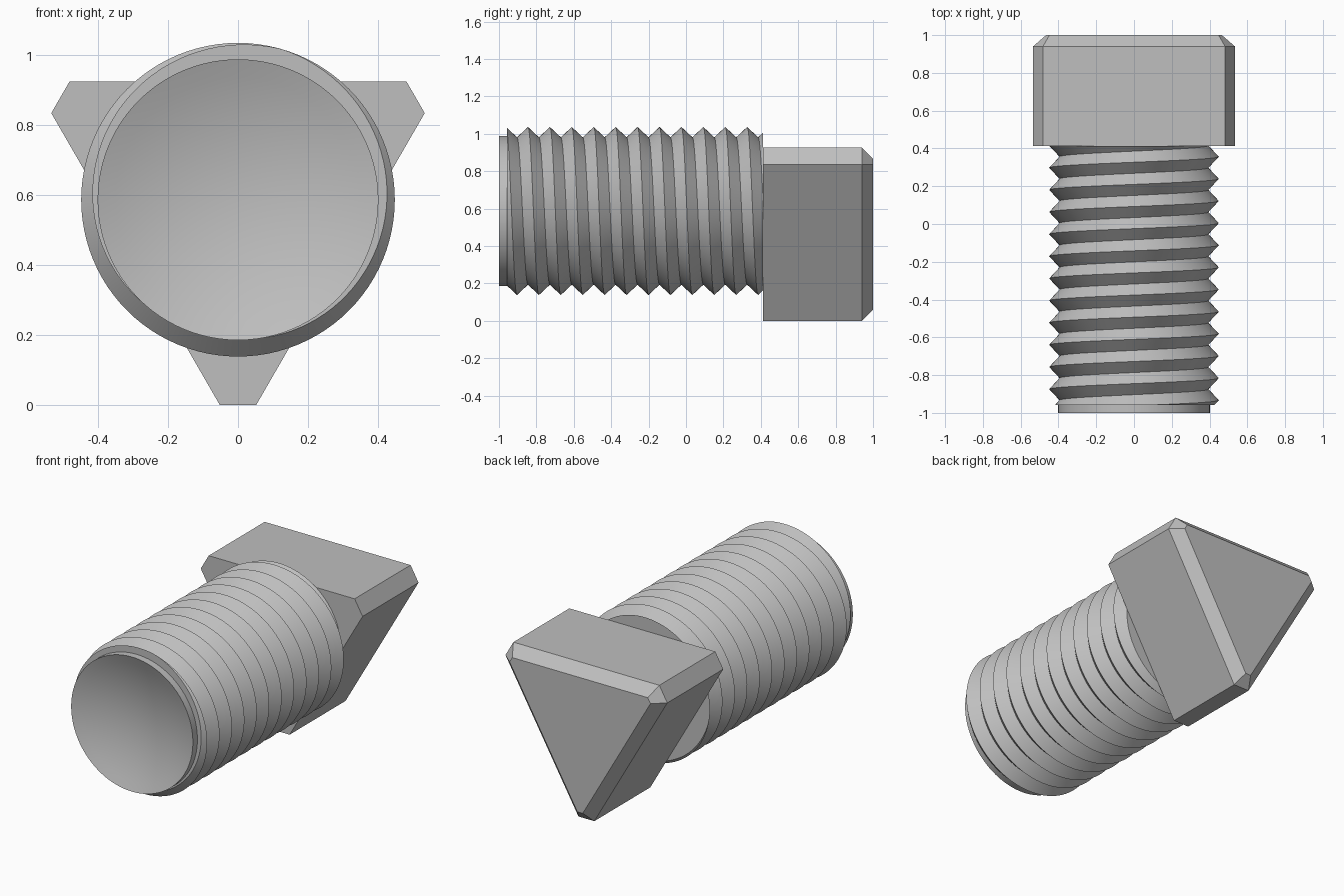
import bpy, bmesh
from math import sin, cos, pi, radians, hypot
from mathutils import Vector

cube = bpy.data.objects.get("Cube")
if cube:
    bpy.data.objects.remove(cube, do_unlink=True)

AXIS_Z = 0.587                       # height of the bolt axis
CREST, ROOT, PITCH = 0.449, 0.394, 0.1172
NECK_Y, HEAD_Y = -0.957, 0.412       # ends of the threaded shaft
TIP_R, DISH = 0.402, 0.08
STEPS = 96                           # segments around the axis

steel = bpy.data.materials.new("grey_steel")
steel.use_nodes = True
steel.diffuse_color = (0.52, 0.52, 0.52, 1)
steel.node_tree.nodes["Principled BSDF"].inputs["Base Color"].default_value = (0.52, 0.52, 0.52, 1)


def around(r, y, a):
    """Point at radius r and angle a about the bolt axis, from the top."""
    return Vector((r * sin(a), y, AXIS_Z + r * cos(a)))


def finish(name, bm, smooth):
    bmesh.ops.recalc_face_normals(bm, faces=bm.faces)
    mesh = bpy.data.meshes.new(name)
    bm.to_mesh(mesh)
    bm.free()
    mesh.materials.append(steel)
    obj = bpy.data.objects.new(name, mesh)
    bpy.context.collection.objects.link(obj)
    if smooth:
        bpy.ops.object.select_all(action='DESELECT')
        obj.select_set(True)
        bpy.context.view_layer.objects.active = obj
        bpy.ops.object.shade_smooth_by_angle(angle=radians(30))
    return obj


def trim(bm, y, side, inner):
    """Cut the thread square at y and close it with a flat ring."""
    cut = bmesh.ops.bisect_plane(bm, geom=bm.verts[:] + bm.edges[:] + bm.faces[:],
                                 plane_co=(0, y, 0), plane_no=(0, side, 0),
                                 clear_outer=True)["geom_cut"]
    rim = [e for e in cut if isinstance(e, bmesh.types.BMEdge)]
    new = bmesh.ops.extrude_edge_only(bm, edges=rim)["geom"]
    for v in new:
        if isinstance(v, bmesh.types.BMVert):
            x, z = v.co.x, v.co.z - AXIS_Z
            k = inner / hypot(x, z)
            v.co = (x * k, y, AXIS_Z + z * k)


# Threaded shaft: helical crest and root lines, overshooting both ends
bm = bmesh.new()
start = -0.845 - 3 * PITCH
crest, root = [], []
for n in range(16 * STEPS):
    a, y = 2 * pi * n / STEPS, start + PITCH * n / STEPS
    crest.append(bm.verts.new(around(CREST, y, a)))
    root.append(bm.verts.new(around(ROOT, y + PITCH / 2, a)))
for n in range(len(crest) - 1):
    bm.faces.new((crest[n], crest[n + 1], root[n + 1], root[n]))
    m = n + STEPS
    if m + 1 < len(crest):
        bm.faces.new((root[n], root[n + 1], crest[m + 1], crest[m]))
trim(bm, NECK_Y, -1, 0.39)
trim(bm, HEAD_Y, 1, 0.3)
finish("threaded_shaft", bm, True)

# Plain tip with a shallow dished end, turned about the axis
bm = bmesh.new()
profile = [(0, -0.88), (0.38, -0.88), (0.38, -0.955), (TIP_R, -0.955)]
for i in range(9):
    t = 1 - i / 8
    profile.append((TIP_R * t, -1 + DISH * (1 - t * t)))
verts = [bm.verts.new(around(r, y, 0)) for r, y in profile]
edges = [bm.edges.new(pair) for pair in zip(verts, verts[1:])]
bmesh.ops.spin(bm, geom=verts + edges, cent=(0, 0, AXIS_Z), axis=(0, 1, 0),
               angle=2 * pi, steps=STEPS)
bmesh.ops.remove_doubles(bm, verts=bm.verts, dist=1e-4)
finish("dished_tip", bm, True)


# Triangular head with clipped corners and a chamfered back
def outline(inset):
    """Corners of the head, each where a long side meets a clipped corner."""
    side, clip = 0.339 - inset, 0.587 - inset
    along = (clip - side * cos(pi / 3)) / sin(pi / 3)
    for k in range(3):
        a = 2 * pi * k / 3
        for s in (-along, along):
            yield s * cos(a) + side * sin(a), side * cos(a) - s * sin(a)


bm = bmesh.new()
CHAMFER = 0.06
rings = [[bm.verts.new((x, y, AXIS_Z + z)) for x, z in outline(inset)]
         for y, inset in ((HEAD_Y, 0), (1 - CHAMFER, 0), (1, CHAMFER))]
for lower, upper in zip(rings, rings[1:]):
    for i in range(6):
        j = (i + 1) % 6
        bm.faces.new((lower[i], lower[j], upper[j], upper[i]))
bm.faces.new(rings[0])
bm.faces.new(rings[-1])
finish("triangular_head", bm, False)
